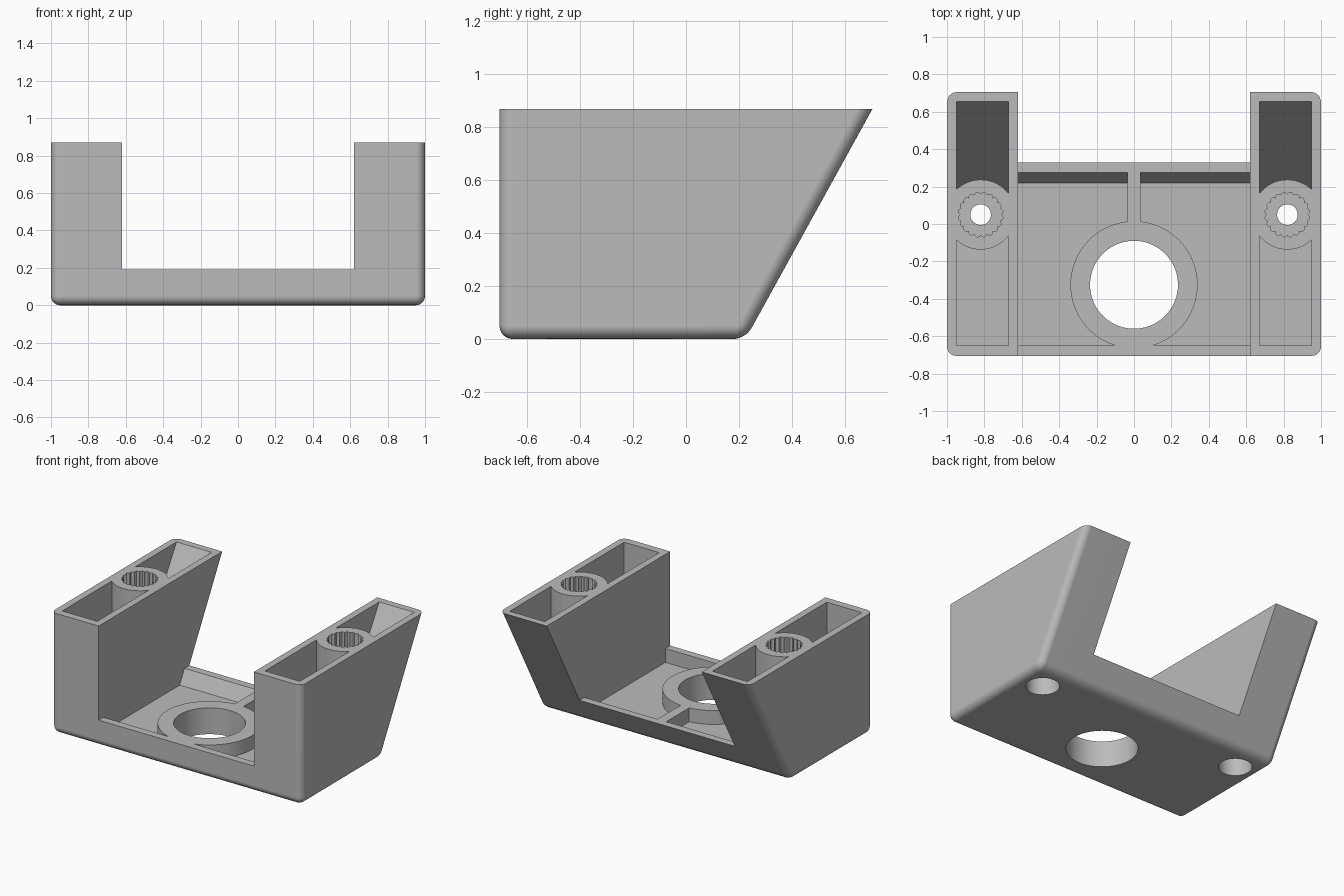
import bpy, bmesh, math

default = bpy.data.objects.get("Cube")
if default:
    bpy.data.objects.remove(default, do_unlink=True)

H, FRONT, BACK, FOOT = 0.87, -0.705, 0.705, 0.225   # main side-profile sizes
LEG_IN, DECK = 0.62, 0.19                           # inner leg face, deck height
BOSS_X, BOSS_Y = 0.82, 0.05

grey = bpy.data.materials.new("plain grey")
grey.use_nodes = True
grey.diffuse_color = (0.5, 0.5, 0.5, 1)
grey.node_tree.nodes["Principled BSDF"].inputs["Base Color"].default_value = (0.5, 0.5, 0.5, 1)


def extrude(name, outline, offset):
    """Solid made by sweeping a closed outline along an offset."""
    bm = bmesh.new()
    face = bm.faces.new([bm.verts.new(p) for p in outline])
    swept = bmesh.ops.extrude_face_region(bm, geom=[face], use_keep_orig=True)
    verts = [v for v in swept["geom"] if isinstance(v, bmesh.types.BMVert)]
    bmesh.ops.translate(bm, verts=verts, vec=offset)
    bmesh.ops.recalc_face_normals(bm, faces=bm.faces)
    mesh = bpy.data.meshes.new(name)
    bm.to_mesh(mesh)
    bm.free()
    mesh.materials.append(grey)
    obj = bpy.data.objects.new(name, mesh)
    bpy.context.scene.collection.objects.link(obj)
    return obj


def prism(name, profile, x0, x1):
    return extrude(name, [(x0, y, z) for y, z in profile], (x1 - x0, 0, 0))


def cylinder(name, x, y, radius, z0, z1, n=64, scallop=0, teeth=0):
    pts = []
    for i in range(n):
        a = math.tau * i / n
        r = radius + scallop * abs(math.sin(teeth * a / 2))
        pts.append((x + r * math.cos(a), y + r * math.sin(a), z0))
    return extrude(name, pts, (0, 0, z1 - z0))


def cut(target, cutter):
    """Subtract the cutter, bake the result and drop the cutter."""
    cutter.hide_render = True
    mod = target.modifiers.new("cut", "BOOLEAN")
    mod.operation, mod.solver, mod.object = "DIFFERENCE", "EXACT", cutter
    bpy.context.view_layer.update()
    graph = bpy.context.evaluated_depsgraph_get()
    mesh = bpy.data.meshes.new_from_object(target.evaluated_get(graph))
    target.modifiers.clear()
    target.data = mesh
    bpy.data.objects.remove(cutter, do_unlink=True)


# Slanted block with rounded lower and corner edges, square top rim
body = prism("bracket_body", [(FRONT, 0), (FOOT, 0), (BACK, H), (FRONT, H)], -1, 1)
bm = bmesh.new()
bm.from_mesh(body.data)
edges = [e for e in bm.edges if min(v.co.z for v in e.verts) < 0.01]
bmesh.ops.bevel(bm, geom=edges, offset=0.05, segments=6, profile=0.5, affect="EDGES")
bm.to_mesh(body.data)
bm.free()

# Wide channel between the two legs
cut(body, prism("channel", [(-1, DECK), (1, DECK), (1, 1), (-1, 1)], -LEG_IN, LEG_IN))

# Deck recess that leaves a ring and a rib standing
recess = prism("recess", [(-0.65, 0.09), (0.22, 0.09), (0.275, DECK),
                          (0.33, 0.29), (-0.65, 0.29)], -LEG_IN, LEG_IN)
cut(recess, cylinder("ring", 0, -0.325, 0.34, 0, 0.5, n=96))
cut(recess, prism("rib", [(-0.1, 0), (0.5, 0), (0.5, 0.5), (-0.1, 0.5)], -0.035, 0.035))
cut(body, recess)
cut(body, cylinder("ring_hole", 0, -0.325, 0.235, -0.1, 0.5, n=96))

for side in (-1, 1):
    # Leg pocket, sloped at the back, around a standing screw boss
    pocket = prism("pocket", [(-0.65, 0.05), (0.16, 0.05), (0.655, H),
                              (0.715, 0.97), (-0.65, 0.97)], side * 0.67, side * 0.95)
    x = side * BOSS_X
    cut(pocket, cylinder("boss", x, BOSS_Y, 0.187, -0.1, 1.1))
    cut(body, pocket)
    # Scalloped socket above, screw hole through, round counterbore below
    cut(body, cylinder("socket", x, BOSS_Y, 0.108, 0.45, 1, n=120, scallop=0.013, teeth=20))
    cut(body, cylinder("screw_hole", x, BOSS_Y, 0.055, -0.1, 1, n=32))
    cut(body, cylinder("counterbore", x, BOSS_Y, 0.11, -0.1, 0.4))

# Smooth rounded surfaces, crisp edges
bpy.ops.object.select_all(action="DESELECT")
body.select_set(True)
bpy.context.view_layer.objects.active = body
bpy.ops.object.shade_smooth_by_angle(angle=math.radians(28))
weighted = body.modifiers.new("weighted_normals", "WEIGHTED_NORMAL")
weighted.keep_sharp = True
